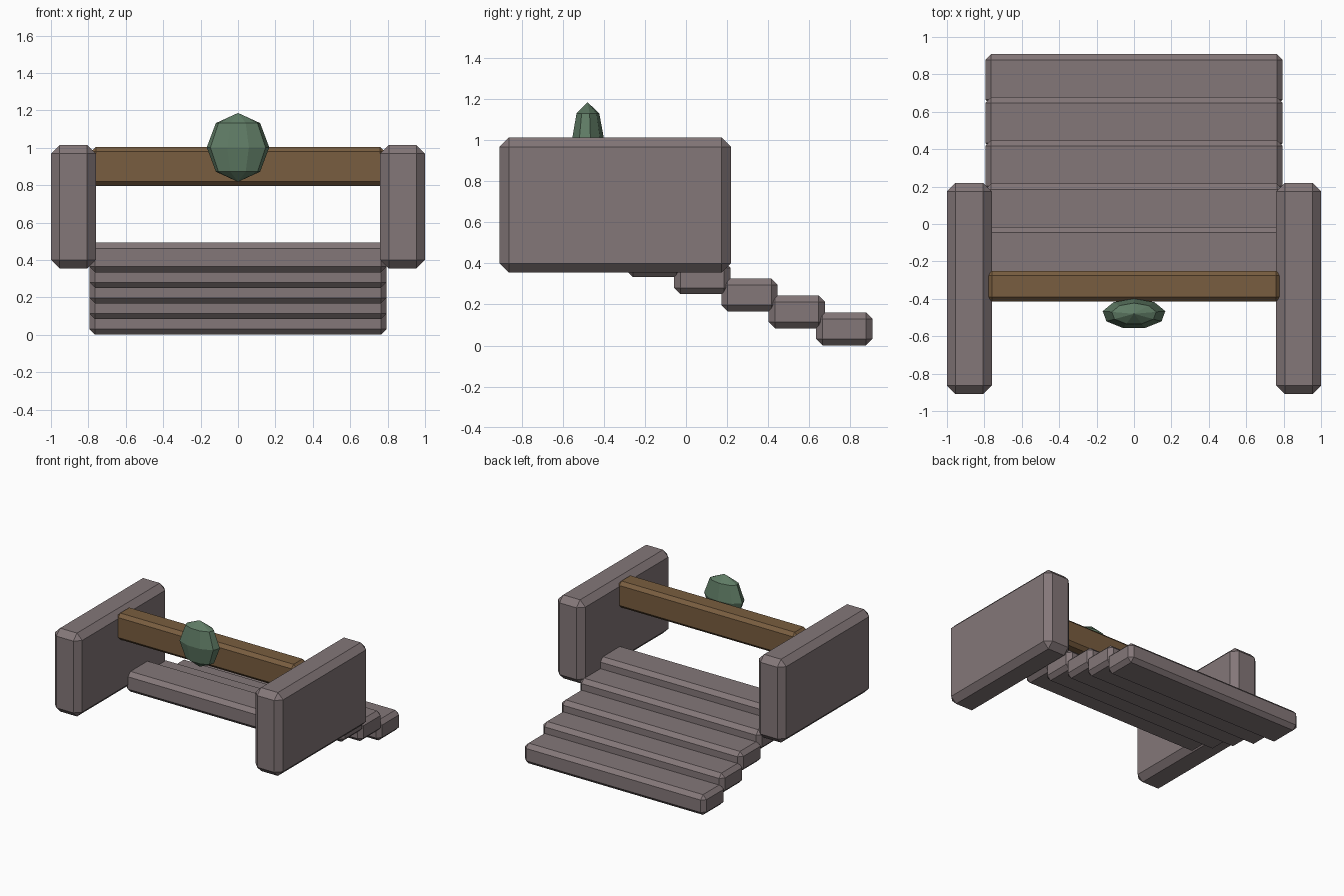
import bpy

if "Cube" in bpy.data.objects:
    bpy.data.objects.remove(bpy.data.objects["Cube"])


def material(name, rgb):
    mat = bpy.data.materials.new(name)
    mat.use_nodes = True
    mat.diffuse_color = (*rgb, 1)
    mat.node_tree.nodes["Principled BSDF"].inputs["Base Color"].default_value = (*rgb, 1)
    return mat


stone = material("warm grey stone", (0.23, 0.185, 0.19))
wood = material("brown wood", (0.19, 0.11, 0.05))
leaf = material("muted green", (0.115, 0.2, 0.13))


def block(name, low, high, chamfer, mat):
    """Box between two corners with a single flat chamfer on every edge."""
    bpy.ops.mesh.primitive_cube_add(size=1)
    obj = bpy.context.object
    obj.name = name
    obj.location = [(a + b) / 2 for a, b in zip(low, high)]
    obj.scale = [b - a for a, b in zip(low, high)]
    bpy.ops.object.transform_apply(location=False, rotation=False, scale=True)
    bevel = obj.modifiers.new("chamfer", 'BEVEL')
    bevel.width = chamfer
    bevel.segments = 1
    obj.data.materials.append(mat)
    return obj


# Side walls
block("left_wall", (0.76, -0.91, 0.355), (1, 0.22, 1.015), 0.046, stone)
block("right_wall", (-1, -0.91, 0.355), (-0.76, 0.22, 1.015), 0.046, stone)

# Steps descending towards the back
for i in range(5):
    y = -0.29 + i * 0.231
    z = 0.333 - i * 0.083
    block(f"step_{i + 1}", (-0.795, y, z), (0.795, y + 0.275, z + 0.16), 0.031, stone)

# Wooden cross beam
block("cross_beam", (-0.785, -0.415, 0.795), (0.785, -0.25, 1.005), 0.026, wood)

# Faceted ornament hanging in front of the beam
bpy.ops.mesh.primitive_uv_sphere_add(segments=9, ring_count=4, radius=1, location=(0, -0.48, 1.002))
ornament = bpy.context.object
ornament.name = "ornament"
ornament.scale = (0.17, 0.081, 0.184)
bpy.ops.object.transform_apply(location=False, rotation=False, scale=True)
ornament.data.materials.append(leaf)
